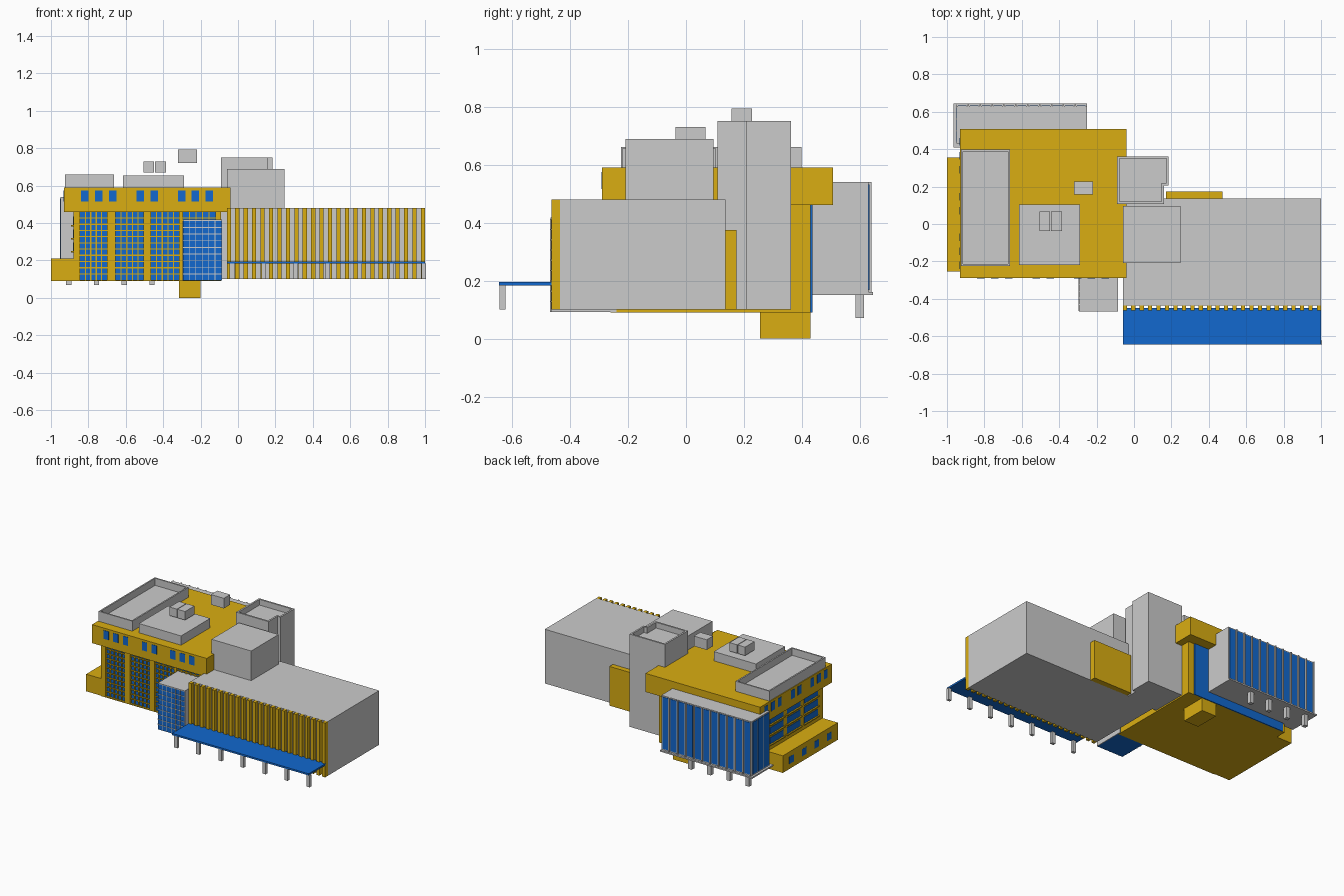
import bpy, bmesh
from mathutils import Vector

if "Cube" in bpy.data.objects:
    bpy.data.objects.remove(bpy.data.objects["Cube"])


def material(name, col):
    m = bpy.data.materials.new(name)
    m.diffuse_color = (*col, 1)
    m.use_nodes = True
    m.node_tree.nodes["Principled BSDF"].inputs["Base Color"].default_value = m.diffuse_color
    return m


YELLOW = material("yellow_cladding", (0.70, 0.42, 0.006))
BLUE = material("blue_glass", (0.006, 0.14, 0.62))


def finish(name, bm, mat):
    bmesh.ops.recalc_face_normals(bm, faces=bm.faces)
    me = bpy.data.meshes.new(name)
    bm.to_mesh(me)
    bm.free()
    ob = bpy.data.objects.new(name, me)
    bpy.context.collection.objects.link(ob)
    if mat:
        me.materials.append(mat)
    return ob


def boxes(name, items, mat=None):
    """One object from boxes given as (x0, x1, y0, y1, z0, z1)."""
    bm = bmesh.new()
    for x0, x1, y0, y1, z0, z1 in items:
        vs = bmesh.ops.create_cube(bm, size=1)["verts"]
        for v in vs:
            v.co = Vector((x0 + (v.co.x + .5) * (x1 - x0),
                           y0 + (v.co.y + .5) * (y1 - y0),
                           z0 + (v.co.z + .5) * (z1 - z0)))
    return finish(name, bm, mat)


def box(name, *dims, mat=None):
    return boxes(name, [dims], mat)


def parapet_block(name, outline, z0, z1, wall, depth):
    """Extruded outline with a sunken roof behind a parapet."""
    bm = bmesh.new()
    base = bm.faces.new([bm.verts.new((x, y, z0)) for x, y in outline])
    ext = bmesh.ops.extrude_face_region(bm, geom=[base], use_keep_orig=True)["geom"]
    for v in ext:
        if isinstance(v, bmesh.types.BMVert):
            v.co.z = z1
    bmesh.ops.recalc_face_normals(bm, faces=bm.faces)
    top = max(bm.faces, key=lambda f: f.calc_center_median().z)
    bmesh.ops.inset_region(bm, faces=[top], thickness=wall, use_even_offset=True)
    sunk = bmesh.ops.extrude_discrete_faces(bm, faces=[top])["faces"][0]
    for v in sunk.verts:
        v.co.z -= depth
    return finish(name, bm, None)


def grid_bars(x0, x1, y0, y1, z0, z1, cols, rows, w):
    """Mullions and transoms inside a front facing bay."""
    out = []
    for i in range(1, cols):
        x = x0 + (x1 - x0) * i / cols
        out.append((x - w / 2, x + w / 2, y0, y1, z0, z1))
    for j in range(1, rows):
        z = z0 + (z1 - z0) * j / rows
        out.append((x0, x1, y0, y1, z - w / 2, z + w / 2))
    return out


# Main block: core, overhanging top storey, low side annex, basement pit
box("main_core", -.88, -.09, -.24, .43, .09, .47, mat=YELLOW)
box("top_storey", -.93, -.04, -.29, .507, .46, .59, mat=YELLOW)
box("side_annex", -1, -.88, -.255, .355, .09, .21, mat=YELLOW)
box("basement_pit", -.315, -.2, .255, .43, 0, .09, mat=YELLOW)

# Front glazing in bays between yellow piers
bays = [(-.845, -.70), (-.655, -.505), (-.465, -.315), (-.295, -.12)]
boxes("front_glazing", [(a, b, -.246, -.239, .095, .46) for a, b in bays], BLUE)
bars = []
for a, b in bays:
    bars += grid_bars(a, b, -.254, -.244, .095, .46, 5, 11, .006)
boxes("front_glazing_bars", bars, YELLOW)
edges = [-.88] + [e for bay in bays for e in bay] + [-.09]
piers = [(edges[i], edges[i + 1], -.26, -.239, .09, .46) for i in range(0, 10, 2)]
boxes("front_piers", piers + [(-.88, -.09, -.26, -.239, .09, .096)], YELLOW)

# Small windows of the top storey, front and left
boxes("top_front_windows", [(x - .02, x + .02, -.292, -.285, .515, .575)
      for x in (-.82, -.745, -.67, -.522, -.447, -.302, -.228, -.155)], BLUE)
boxes("top_side_windows", [(-.932, -.925, y - .02, y + .02, .515, .575)
      for y in (-.22, -.145, -.07, .07, .145, .29, .365, .44)], BLUE)

# Ribbon windows on the left wall and annex windows
ribbons = [(-.883, -.875, y, y + .15, z, z + .045)
           for z in (.25, .32, .39) for y in (-.2, -.01, .18)]
boxes("side_ribbon_windows", ribbons, BLUE)
boxes("side_ribbon_sills", [(-.893, -.875, y0 - .006, y1 + .006, z0 - .008, z0)
      for _, _, y0, y1, z0, _ in ribbons], YELLOW)
boxes("annex_windows", [(-1.0, -.99, y - .025, y + .025, .125, .175)
      for y in (-.16, -.02, .12, .26)], BLUE)
for ob in (bpy.data.objects["annex_windows"],):
    ob.location.x = -.001

# Rear glass wall
box("rear_glazing", -.86, -.135, .428, .436, .09, .46, mat=BLUE)

# Raised rear wing on columns
box("rear_wing", -.95, -.25, .43, .63, .16, .54)
box("rear_wing_slab", -.965, -.25, .41, .645, .15, .16)
boxes("rear_wing_columns", [(x - .014, x + .014, .585, .613, .07, .15)
      for x in (-.905, -.757, -.608, -.46)])
n = 11
step = .70 / n
boxes("rear_wing_glass", [(-.95 + i * step + .009, -.95 + (i + 1) * step - .009, .628, .633, .168, .532)
      for i in range(n)], BLUE)
boxes("rear_wing_fins", [(-.95 + i * step - (.004 if i else 0), -.95 + i * step + .004, .628, .64, .16, .54)
      for i in range(n)])
boxes("rear_wing_end_glass", [(-.953, -.948, .44 + i * .063, .494 + i * .063, .168, .532)
      for i in range(3)], BLUE)

# Roof structures
parapet_block("roof_terrace", [(-.925, -.225), (-.663, -.225), (-.663, .398), (-.925, .398)],
              .59, .66, .01, .05)
box("roof_plant_room", -.615, -.288, -.22, .103, .59, .655)
boxes("roof_vents", [(-.505, -.449, -.037, .067, .67, .73), (-.444, -.385, -.037, .067, .67, .73)])
box("roof_tank", -.32, -.22, .157, .227, .722, .793)

# Stair tower with stepped plan
parapet_block("stair_tower", [(-.09, .108), (.16, .108), (.16, .207), (.185, .207), (.185, .362), (-.09, .362)],
              .1, .75, .012, .04)

# Hall with raised stage block and rear annex
box("hall", -.06, 1, -.435, .137, .1, .48)
box("hall_stage_block", -.06, .248, -.208, .095, .48, .688)
box("hall_rear_annex", .17, .472, .135, .175, .1, .375, mat=YELLOW)
fins = 24
pitch = (1.06 - .022) / (fins - 1)
boxes("hall_fins", [(-.06 + i * pitch, -.038 + i * pitch, -.463, -.433, .1, .48)
      for i in range(fins)], YELLOW)

# Entrance canopy and its posts
box("canopy", -.06, 1, -.645, -.45, .183, .195, mat=BLUE)
boxes("canopy_posts", [(-.045 + i * .171, -.02 + i * .171, -.643, -.623, .1, .184) for i in range(7)])

# Glazed lobby with pale grid
box("lobby_glass", -.295, -.088, -.466, -.24, .092, .412, mat=BLUE)
box("lobby_roof", -.295, -.085, -.468, -.24, .411, .418)
lobby = grid_bars(-.295, -.088, -.469, -.464, .092, .412, 6, 9, .004)
lobby += [(-.298, -.293, -.466, -.26, z - .002, z + .002) for z in [.092 + .32 * j / 9 for j in range(1, 9)]]
lobby += [(-.298, -.293, y - .002, y + .002, .092, .412) for y in (-.43, -.395, -.36, -.325, -.29)]
lobby += [(-.09, -.085, -.466, -.24, .092, .412)]
boxes("lobby_frame", lobby)
